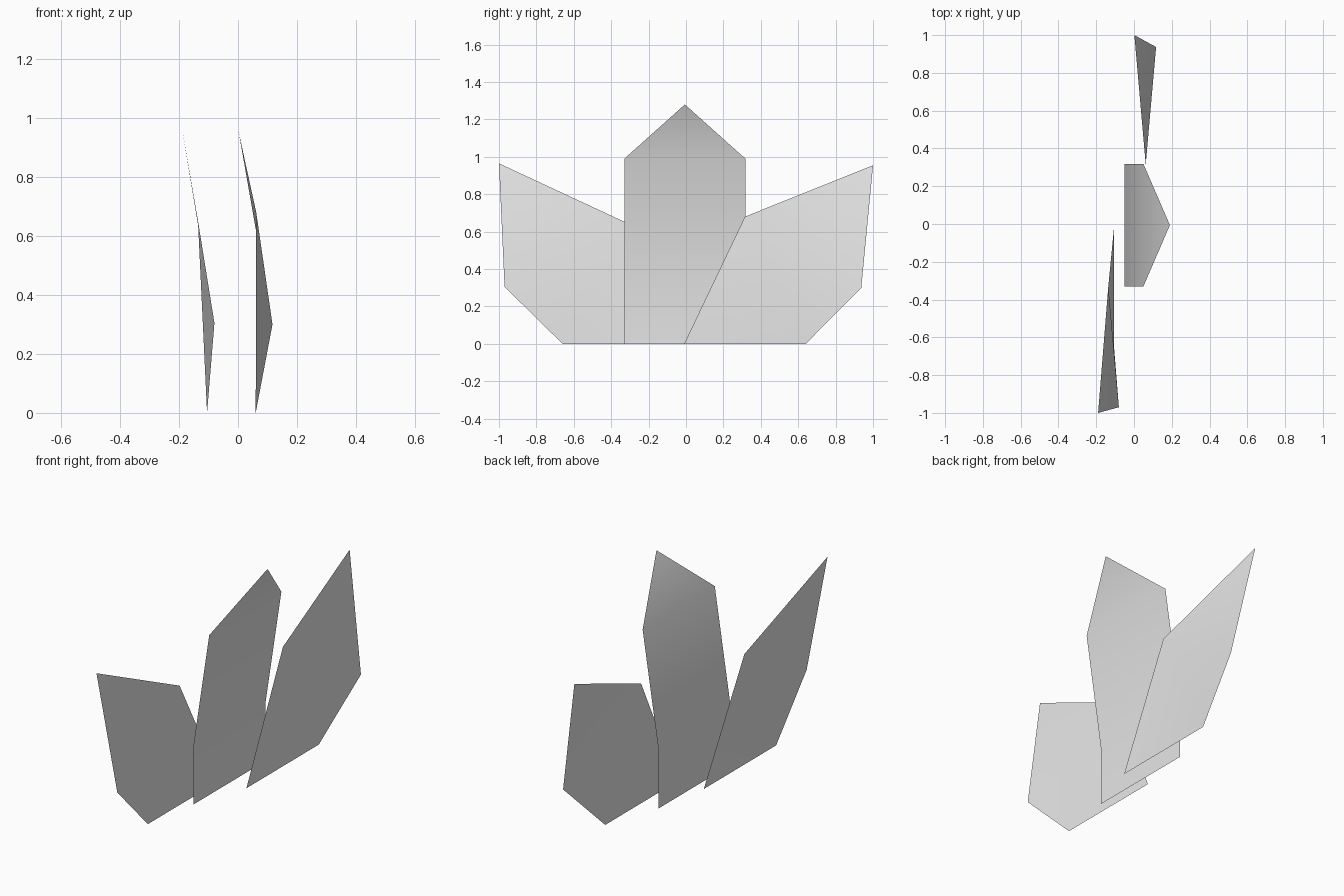
import bpy

if "Cube" in bpy.data.objects:
    bpy.data.objects.remove(bpy.data.objects["Cube"])

# One flat grey for every blade
grey = bpy.data.materials.new("plain grey")
grey.diffuse_color = (0.8, 0.8, 0.8, 1.0)
grey.use_nodes = True
grey.node_tree.nodes["Principled BSDF"].inputs["Base Color"].default_value = grey.diffuse_color


def make_sheet(name, verts, faces):
    """Thin smooth-shaded sheet from a few outline points."""
    mesh = bpy.data.meshes.new(name)
    mesh.from_pydata(verts, [], faces)
    mesh.materials.append(grey)
    mesh.shade_smooth()
    obj = bpy.data.objects.new(name, mesh)
    bpy.context.collection.objects.link(obj)
    return obj


# Middle blade: a strip bending towards +x, ending in a point
profile = [(-0.05, 0.0), (-0.05, 0.33), (0.05, 0.99)]
verts = [(x, y, z) for x, z in profile for y in (-0.33, 0.318)]
verts.append((0.19, -0.006, 1.28))
faces = [(2 * i, 2 * i + 1, 2 * i + 3, 2 * i + 2) for i in range(2)] + [(4, 5, 6)]
make_sheet("middle_blade", verts, faces)

# Side blades: flat inner triangle, outer fold, pointed tip
# point order: inner base, outer base, outer elbow, tip, inner shoulder
side_faces = [(0, 1, 4), (1, 2, 4), (2, 3, 4)]
make_sheet("back_blade", [
    (0.06, -0.01, 0), (0.06, 0.64, 0), (0.117, 0.937, 0.30),
    (0.002, 1.0, 0.955), (0.062, 0.315, 0.68)], side_faces)
make_sheet("front_blade", [
    (-0.105, -0.01, 0), (-0.105, -0.66, 0), (-0.08, -0.97, 0.305),
    (-0.19, -1.0, 0.965), (-0.136, -0.33, 0.653)],
    [tuple(reversed(f)) for f in side_faces])
